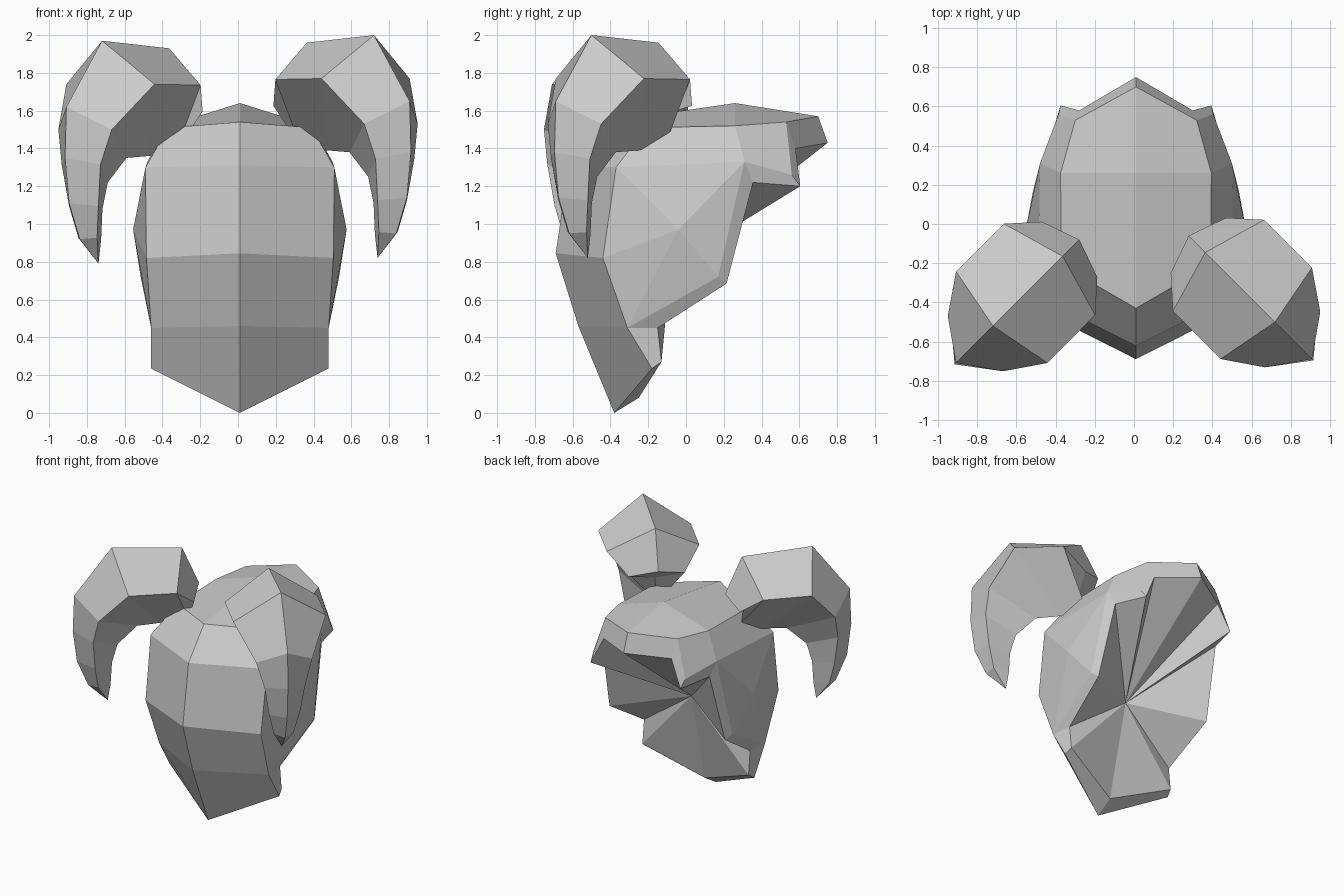
import bpy, bmesh, math
from mathutils import Vector

cube = bpy.data.objects.get("Cube")
if cube:
    bpy.data.objects.remove(cube, do_unlink=True)

grey = bpy.data.materials.new("plain grey")
grey.use_nodes = True
grey.diffuse_color = (0.6, 0.6, 0.6, 1)
grey.node_tree.nodes["Principled BSDF"].inputs["Base Color"].default_value = (0.6, 0.6, 0.6, 1)


def add_part(name, bm):
    bmesh.ops.recalc_face_normals(bm, faces=bm.faces[:])
    mesh = bpy.data.meshes.new(name)
    bm.to_mesh(mesh)
    bm.free()
    mesh.materials.append(grey)
    part = bpy.data.objects.new(name, mesh)
    bpy.context.collection.objects.link(part)
    return part


def bridge(bm, a, b):
    """Quads between two rows of vertices."""
    for i in range(len(a) - 1):
        bm.faces.new((a[i], a[i + 1], b[i + 1], b[i]))


# Helmet: half a shell, mirrored across its centre line
bm = bmesh.new()
v = bm.verts.new

# centre line (y, z) from chin over the crown to the back peak
centre = [v((0, y, z)) for y, z in (
    (-.38, 0), (-.57, .46), (-.69, .845), (-.62, 1.31),
    (-.43, 1.54), (.26, 1.64), (.70, 1.57))]
# ridge between the front and the side, same number of points
ridge = [v(p) for p in (
    (.47, -.18, .235), (.47, -.31, .45), (.495, -.44, .82), (.5, -.37, 1.3),
    (.38, -.21, 1.51), (.385, .26, 1.52), (.31, .53, 1.54))]
bridge(bm, centre, ridge)

# cheek, with its widest point in the middle
jaw, low, mid, high, brow, crown, back = ridge
cheek = v((.565, -.04, .97))
corner = v((.395, .56, 1.26))
temple = v((.49, .31, 1.33))
lobe = v((.525, .17, .72))
for face in ((brow, crown, temple, high), (crown, back, corner, temple),
             (high, temple, cheek), (temple, lobe, cheek),
             (lobe, low, cheek), (low, mid, cheek), (mid, high, cheek)):
    bm.faces.new(face)

# rim turned inward around the back opening
edge = [centre[-1], back, corner, temple, lobe, low, jaw, centre[0]]
rim = [v(p) for p in (
    (0, .75, 1.43), (.29, .58, 1.4), (.385, .605, 1.2), (.46, .355, 1.22),
    (.495, .215, .685), (.455, -.15, .45), (.455, -.13, .27), (0, -.25, .08))]
bridge(bm, edge, rim)

# back closed by a fan to one deep point
hollow = v((0, -.08, .78))
for a, b in zip(rim, rim[1:]):
    bm.faces.new((a, b, hollow))

bmesh.ops.mirror(bm, geom=bm.verts[:] + bm.edges[:] + bm.faces[:],
                 axis='X', merge_dist=0.001)
bmesh.ops.remove_doubles(bm, verts=bm.verts[:], dist=0.001)
helmet = add_part("helmet", bm)
helmet.location.x = 0.01

# Horns: kite-shaped sections swept in an upright diagonal plane
# each section: outer (reach, z), side (reach, z), inner (reach, z), half width
SECTIONS = (
    ((.24, 1.68), (.31, 1.625), (.38, 1.57), .2),
    ((.36, 1.96), (.455, 1.765), (.315, 1.41), .33),
    ((.863, 2), (.8, 1.77), (.51, 1.39), .33),
    ((1.13, 1.65), (.99, 1.53), (.68, 1.38), .2),
    ((1.14, 1.38), (1.02, 1.345), (.82, 1.25), .145),
    ((1.11, 1.14), (1, 1.125), (.86, 1.11), .11),
    ((1.03, .95), (.97, .957), (.87, .945), .07))
TIP = (.89, .82)
OFFSET = .155


def horn(name, side, shift):
    bm = bmesh.new()
    s = math.sqrt(.5)

    def point(reach_z, width=0):
        reach, z = reach_z
        w = OFFSET + width
        return bm.verts.new(Vector((side * (reach + w) * s, (w - reach) * s, z)) + Vector(shift))

    rings = []
    for outer, flank, inner, half in SECTIONS:
        ring = [point(outer), point(flank, half), point(inner), point(flank, -half)]
        rings.append(ring + ring[:1])
    for a, b in zip(rings, rings[1:]):
        bridge(bm, a, b)
    bm.faces.new(rings[0][:4])
    tip = point(TIP)
    for a, b in zip(rings[-1], rings[-1][1:]):
        bm.faces.new((a, b, tip))
    add_part(name, bm)


horn("left_horn", 1, (0, 0, 0))
horn("right_horn", -1, (0, -.02, -.03))
